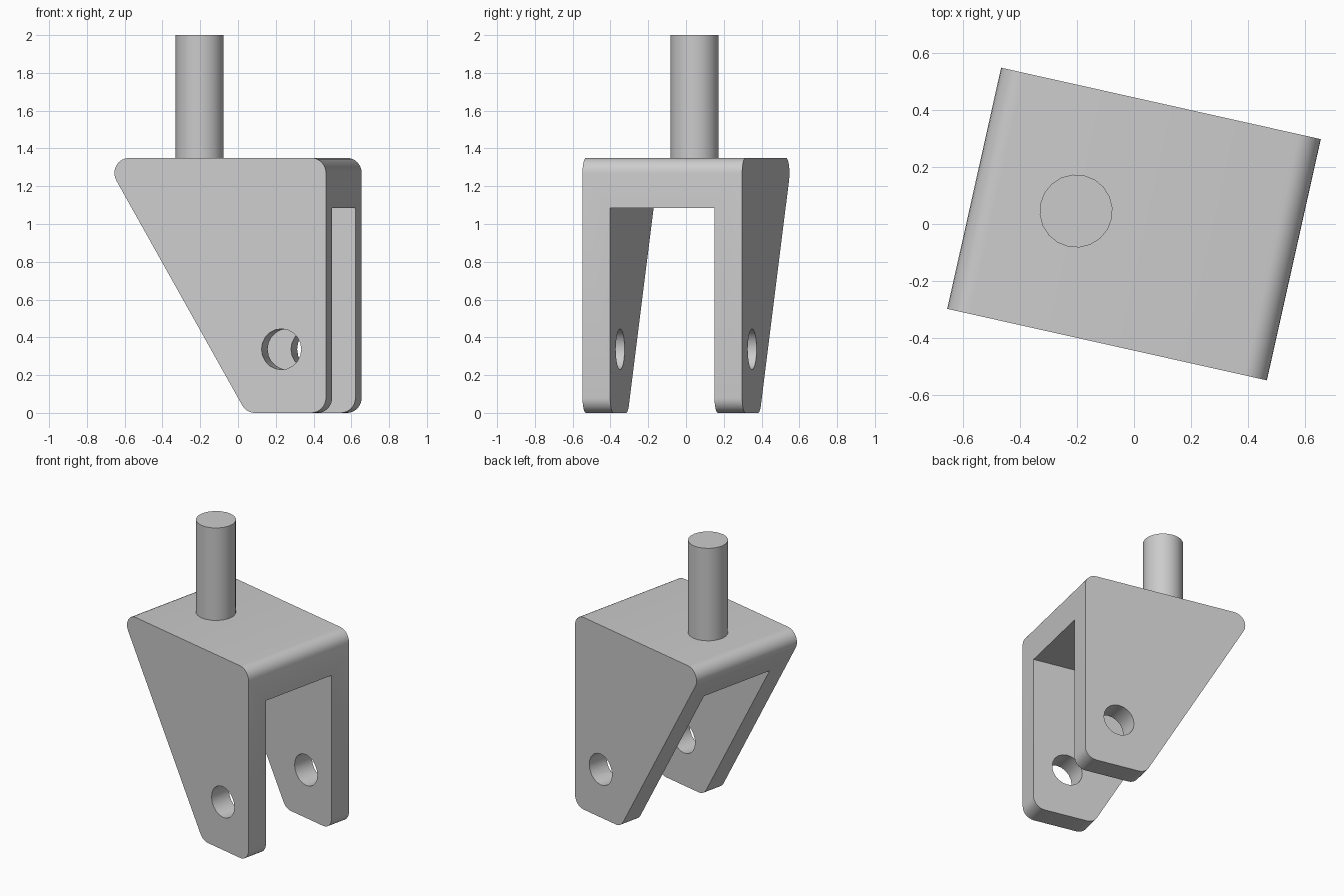
import bpy, bmesh
from math import radians, cos, sin, pi, atan2
from mathutils import Matrix

cube = bpy.data.objects.get("Cube")
if cube:
    bpy.data.objects.remove(cube, do_unlink=True)

TURN = Matrix.Rotation(radians(-12.6), 4, 'Z')
HALF_LENGTH, HALF_WIDTH, TOP, FILLET = 0.574, 0.433, 1.35, 0.08
PLATE, ARCH = 0.15, 1.085

grey = bpy.data.materials.new("plain grey")
grey.use_nodes = True
grey.diffuse_color = (0.6, 0.6, 0.6, 1)
grey.node_tree.nodes["Principled BSDF"].inputs["Base Color"].default_value = grey.diffuse_color


def make_object(name, bm):
    bmesh.ops.recalc_face_normals(bm, faces=bm.faces)
    mesh = bpy.data.meshes.new(name)
    bm.to_mesh(mesh)
    bm.free()
    mesh.materials.append(grey)
    obj = bpy.data.objects.new(name, mesh)
    bpy.context.collection.objects.link(obj)
    obj.matrix_world = TURN
    return obj


def cylinder(name, radius, depth, matrix):
    bm = bmesh.new()
    bmesh.ops.create_cone(bm, cap_ends=True, segments=20, radius1=radius,
                          radius2=radius, depth=depth, matrix=matrix)
    return make_object(name, bm)


def activate(obj):
    bpy.ops.object.select_all(action='DESELECT')
    obj.select_set(True)
    bpy.context.view_layer.objects.active = obj


def cut(obj, cutter):
    cutter.hide_render = True
    mod = obj.modifiers.new("cut", 'BOOLEAN')
    mod.operation, mod.solver, mod.object = 'DIFFERENCE', 'EXACT', cutter
    activate(obj)
    bpy.ops.object.modifier_apply(modifier=mod.name)
    bpy.data.objects.remove(cutter, do_unlink=True)


# Fork: rounded side profile extruded across the full width
right = HALF_LENGTH - FILLET
high = TOP - FILLET
toe = 0.189
slope = 1.5 * pi - atan2(toe + right, high - FILLET) - pi / 2 + pi / 2
slope = pi + atan2(toe + right, high - FILLET)
corners = [(right, FILLET, -pi / 2, 0), (right, high, 0, pi / 2),
           (-right, high, pi / 2, slope), (toe, FILLET, slope, 1.5 * pi)]
bm = bmesh.new()
outline = []
for u, z, start, end in corners:
    for i in range(9):
        a = start + (end - start) * i / 8
        outline.append(bm.verts.new((u + FILLET * cos(a), -HALF_WIDTH, z + FILLET * sin(a))))
side = bm.faces.new(outline)
extruded = bmesh.ops.extrude_face_region(bm, geom=[side])["geom"]
bmesh.ops.translate(bm, vec=(0, 2 * HALF_WIDTH, 0),
                    verts=[v for v in extruded if isinstance(v, bmesh.types.BMVert)])
fork = make_object("fork_bracket", bm)

# Channel between the two side plates
bm = bmesh.new()
bmesh.ops.create_cube(bm, size=1, matrix=Matrix.Translation((0, 0, ARCH - 1))
                      @ Matrix.Diagonal((3, 2 * (HALF_WIDTH - PLATE), 2, 1)))
cut(fork, make_object("channel_cutter", bm))

# Axle holes through both plates
cut(fork, cylinder("axle_hole_cutter", 0.108, 2,
                   Matrix.Translation((0.332, 0, 0.337)) @ Matrix.Rotation(pi / 2, 4, 'X')))

# Upright stem
stem = cylinder("stem", 0.128, 2 - TOP, Matrix.Translation((-0.208, 0, 1 + TOP / 2)))

for obj in (fork, stem):
    activate(obj)
    bpy.ops.object.shade_smooth_by_angle(angle=radians(30))
